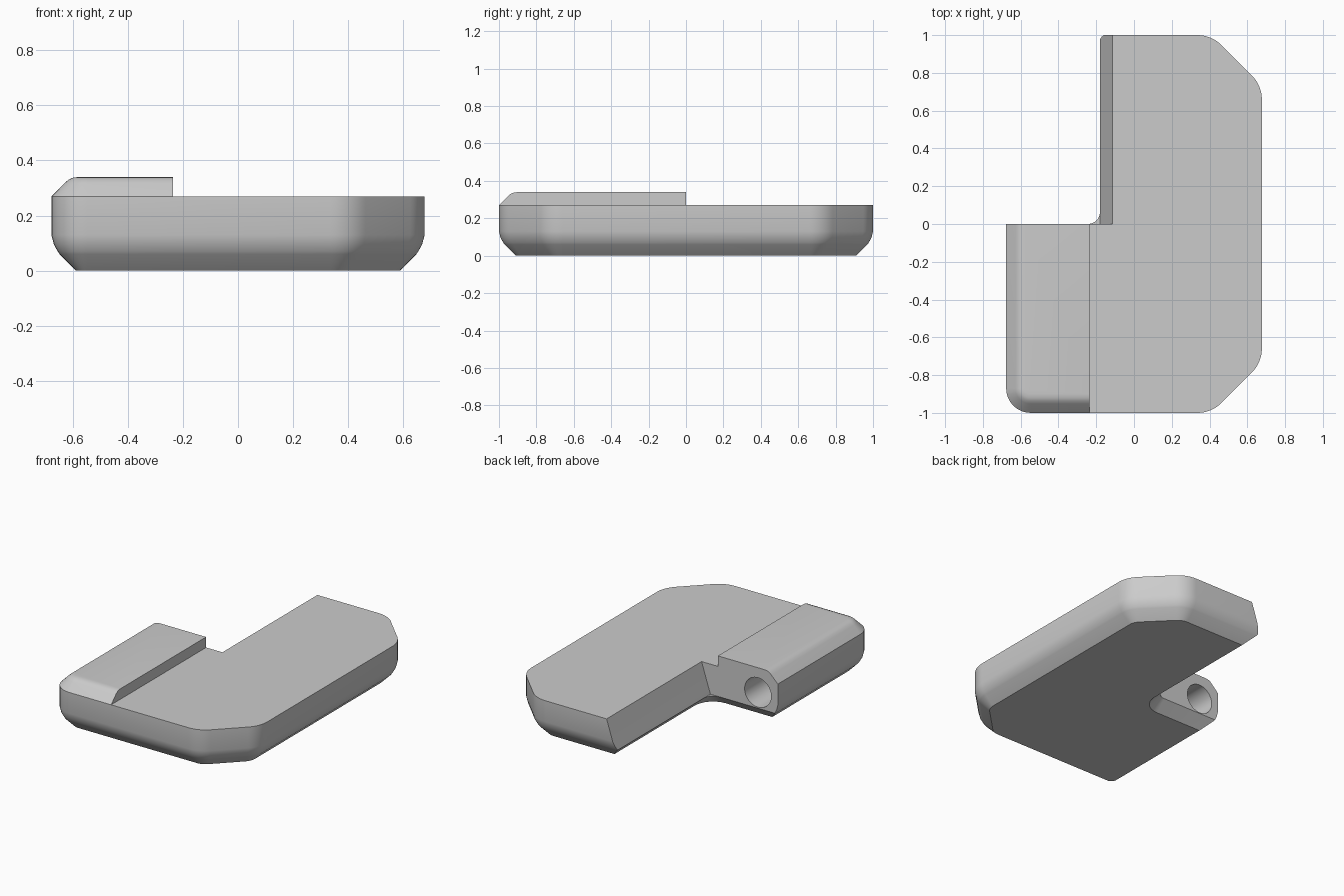
import bpy, bmesh, math
from mathutils import Vector

if "Cube" in bpy.data.objects:
    bpy.data.objects.remove(bpy.data.objects["Cube"])

grey = bpy.data.materials.new("plain grey")
grey.use_nodes = True
colour = (0.6, 0.6, 0.6, 1)
grey.diffuse_color = colour
grey.node_tree.nodes["Principled BSDF"].inputs["Base Color"].default_value = colour


def inset(corners, offsets):
    """Move edge i (corner i to i+1) inward by offsets[i]."""
    n = len(corners)
    pts = [Vector(c) for c in corners]
    dirs = [(pts[(i + 1) % n] - pts[i]).normalized() for i in range(n)]
    base = [pts[i] + Vector((-dirs[i].y, dirs[i].x)) * offsets[i] for i in range(n)]
    out = []
    for i in range(n):
        a, b = dirs[i - 1], dirs[i]
        t = (base[i] - base[i - 1]).cross(b) / a.cross(b)
        out.append(base[i - 1] + a * t)
    return out


def rounded(pts, radii, steps=8):
    """Replace corners that have a radius with arcs."""
    n, out = len(pts), []
    for i, p in enumerate(pts):
        r = radii[i]
        if r is None:
            out.append(p)
            continue
        u = (pts[i - 1] - p).normalized()
        v = (pts[(i + 1) % n] - p).normalized()
        half = u.angle(v) / 2
        centre = p + (u + v).normalized() * (r / math.sin(half))
        start = p + u * (r / math.tan(half)) - centre
        end = p + v * (r / math.tan(half)) - centre
        sweep = math.atan2(start.cross(end), start.dot(end))
        for k in range(steps + 1):
            a = sweep * k / steps
            c, s = math.cos(a), math.sin(a)
            out.append(centre + Vector((start.x * c - start.y * s, start.x * s + start.y * c)))
    return out


def loft(name, layers):
    """Skin a stack of (z, outline) layers into a closed solid."""
    bm = bmesh.new()
    rings = [[bm.verts.new((p.x, p.y, z)) for p in pts] for z, pts in layers]
    n = len(rings[0])
    for low, high in zip(rings, rings[1:]):
        for i in range(n):
            j = (i + 1) % n
            bm.faces.new((low[i], low[j], high[j], high[i]))
    bm.faces.new(rings[0][::-1])
    bm.faces.new(rings[-1])
    bmesh.ops.remove_doubles(bm, verts=bm.verts, dist=0.0003)
    bmesh.ops.recalc_face_normals(bm, faces=bm.faces)
    mesh = bpy.data.meshes.new(name)
    bm.to_mesh(mesh)
    bm.free()
    obj = bpy.data.objects.new(name, mesh)
    bpy.context.collection.objects.link(obj)
    mesh.materials.append(grey)
    return obj


def combine(obj, other, operation):
    """Apply a boolean and discard the operand."""
    mod = obj.modifiers.new(operation, "BOOLEAN")
    mod.operation, mod.object, mod.solver = operation, other, "EXACT"
    bpy.context.view_layer.objects.active = obj
    bpy.ops.object.modifier_apply(modifier=mod.name)
    bpy.data.objects.remove(other)


# L-shaped body: bevelled underside, leaning inner wall, small flange fillet
X, WALL = 0.677, -0.18
body_corners = [(-X, -1), (0.41, -1), (X, -0.733), (X, 0.733),
                (0.41, 1), (WALL, 1), (WALL, 0), (-X, 0)]


def body_layer(z, outer, wall, notch, fillet):
    pts = inset(body_corners, [outer] * 5 + [wall, notch, outer])
    bend = 0.18 - outer
    return z, rounded(pts, [0.13 - outer] + [bend] * 4 + [None, fillet, None])


body = loft("body", [
    body_layer(0, 0.09, 0.07, 0.07, 0.135),
    body_layer(0.06, 0.03, 0.01, 0.01, 0.075),
    body_layer(0.07, 0.023, 0, 0, 0.065),
    body_layer(0.07, 0.023, 0, 0, 0.00001),
    body_layer(0.095, 0.009, 0.008, 0, 0.00001),
    body_layer(0.13, 0, 0.02, 0, 0.00001),
    body_layer(0.27, 0, 0.065, 0, 0.00001),
])

# Raised rail with bevelled outer and front edges
rail_corners = [(-X, -1), (-0.235, -1), (-0.235, 0), (-X, 0)]
rail = loft("raised_rail", [
    (z, rounded(inset(rail_corners, [d, 0, 0, d]), [0.13 - d, None, None, None]))
    for z, d in ((0.27, 0), (0.318, 0.048), (0.331, 0.063), (0.338, 0.08), (0.34, 0.1))
])
combine(body, rail, "UNION")

# Blind round socket in the notch face
bpy.ops.mesh.primitive_cylinder_add(vertices=48, radius=0.098, depth=1,
                                    location=(-0.53, -0.3, 0.175),
                                    rotation=(math.pi / 2, 0, 0))
socket = bpy.context.object
socket.hide_render = True
combine(body, socket, "DIFFERENCE")

# Smooth bends, crisp edges
bpy.ops.object.select_all(action="DESELECT")
body.select_set(True)
bpy.context.view_layer.objects.active = body
bpy.ops.object.shade_smooth_by_angle(angle=math.radians(30))
